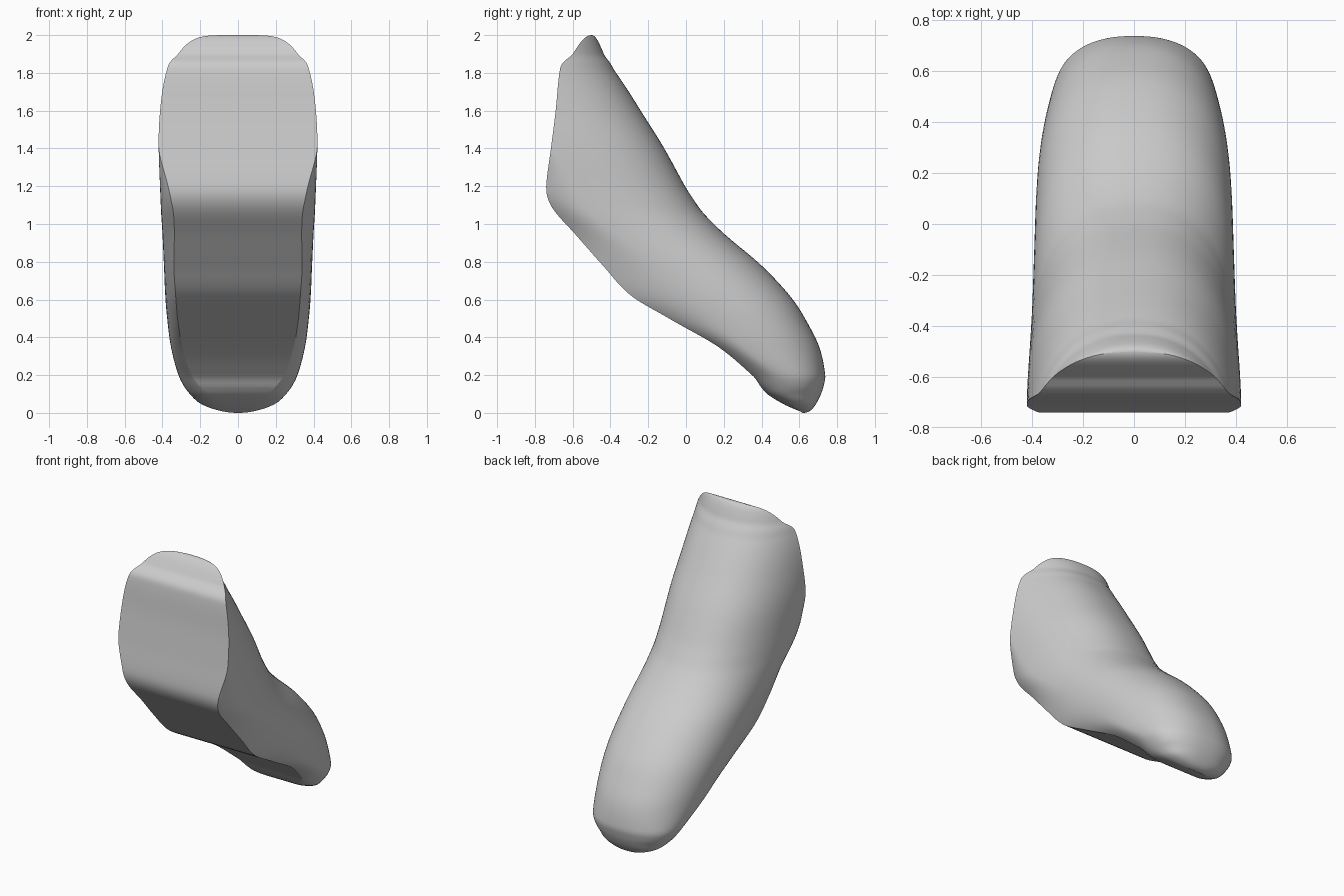
import bpy
import bmesh
from math import acos, asin, cos, sin, pi

if "Cube" in bpy.data.objects:
    bpy.data.objects.remove(bpy.data.objects["Cube"], do_unlink=True)

# Guide sections: height, front y, back y, half width, front half width, rounding depth
GUIDES = [
    (0, .62, .62, 0, 0, 0),
    (.01, .60, .655, .09, .03, .05),
    (.05, .51, .69, .2, .08, .11),
    (.1, .43, .715, .255, .15, .18),
    (.14, .395, .728, .285, .2, .2),
    (.2, .35, .737, .315, .245, .25),
    (.35, .17, .705, .355, .295, .4),
    (.5, -.09, .63, .375, .32, .45),
    (.62, -.29, .55, .385, .33, .5),
    (.78, -.44, .4, .392, .34, .55),
    (.95, -.59, .2, .4, .337, .58),
    (1.06, -.69, .09, .407, .342, .6),
    (1.13, -.73, .04, .41, .355, .6),
    (1.2, -.74, -.005, .413, .37, .6),
    (1.4, -.715, -.115, .42, .42, .6),
    (1.6, -.69, -.24, .42, .42, .6),
    (1.8, -.67, -.37, .42, .42, .6),
    (1.85, -.655, -.4, .42, .42, .6),
    (1.9, -.6, -.435, .42, .42, .6),
    (2, -.5, -.5, .42, .42, .6),
]
SLICES, ARC, SIDE, POWER = 110, 22, 8, 2.3
KNOTS = [acos(1 - g[0]) for g in GUIDES]


def slope(k, c):
    a, b = max(k - 1, 0), min(k + 1, len(KNOTS) - 1)
    return (GUIDES[b][c] - GUIDES[a][c]) / (KNOTS[b] - KNOTS[a])


def guide(u):
    """Smoothly interpolated section values at parameter u."""
    k = max(i for i in range(len(KNOTS) - 1) if KNOTS[i] <= u + 1e-9)
    h = KNOTS[k + 1] - KNOTS[k]
    t = (u - KNOTS[k]) / h
    return [GUIDES[k][c] * (1 + 2 * t) * (1 - t) ** 2 + GUIDES[k + 1][c] * t * t * (3 - 2 * t)
            + h * t * (1 - t) * (slope(k, c) * (1 - t) - slope(k + 1, c) * t)
            for c in range(1, 6)]


def half_section(u):
    """Points from the back ridge round one side to the front edge."""
    z = 1 - cos(u)
    front, back, width, edge, depth = guide(u)
    span = max(back - front, 0)
    reach = min(depth, span)
    limit = pi / 2
    if depth > span:
        limit = acos(min(1, (1 - span / depth) ** (POWER / 2)))
    points = []
    for i in range(ARC + 1):
        t = limit * i / ARC
        x = width * sin(t) ** (2 / POWER)
        y = back - depth * (1 - max(cos(t), 0) ** (2 / POWER))
        points.append((x, y, z))
    # Tuck the side in towards the front edge, rounder at the toe
    x0 = points[-1][0]
    x1 = min(edge, x0) if depth < span else x0
    bend = .5 if z < .1 else min(1, .5 + (z - .1) * 4)
    for i in range(1, SIDE + 1):
        s = sin(pi / 2 * i / SIDE)
        points.append((x1 + (x0 - x1) * max(1 - s * s, 0) ** bend,
                       back - reach - (span - reach) * s, z))
    return points


# Loft the closed sections
bm = bmesh.new()
rings = []
for i in range(SLICES + 1):
    half = half_section(pi * i / SLICES)
    loop = half + [(-x, y, z) for x, y, z in reversed(half[1:])]
    rings.append([bm.verts.new(p) for p in loop])
count = len(rings[0])
for low, high in zip(rings, rings[1:]):
    for j in range(count):
        n = (j + 1) % count
        bm.faces.new((low[j], high[j], high[n], low[n]))
bmesh.ops.remove_doubles(bm, verts=bm.verts, dist=1e-4)
bmesh.ops.recalc_face_normals(bm, faces=bm.faces)


def is_front(face):
    xs = [v.co.x for v in face.verts]
    return min(xs) < -1e-4 and max(xs) > 1e-4


# Smooth shading with a crisp rim round the front surface
for f in bm.faces:
    f.smooth = True
for e in bm.edges:
    mid = (e.verts[0].co.z + e.verts[1].co.z) / 2
    if mid > .13 and len({is_front(f) for f in e.link_faces}) == 2:
        e.smooth = False

mesh = bpy.data.meshes.new("curved_body")
bm.to_mesh(mesh)
bm.free()
body = bpy.data.objects.new("curved_body", mesh)
bpy.context.collection.objects.link(body)

# Plain grey finish
grey = bpy.data.materials.new("light_grey")
grey.use_nodes = True
grey.diffuse_color = (.6, .6, .6, 1)
grey.node_tree.nodes["Principled BSDF"].inputs["Base Color"].default_value = (.6, .6, .6, 1)
mesh.materials.append(grey)
